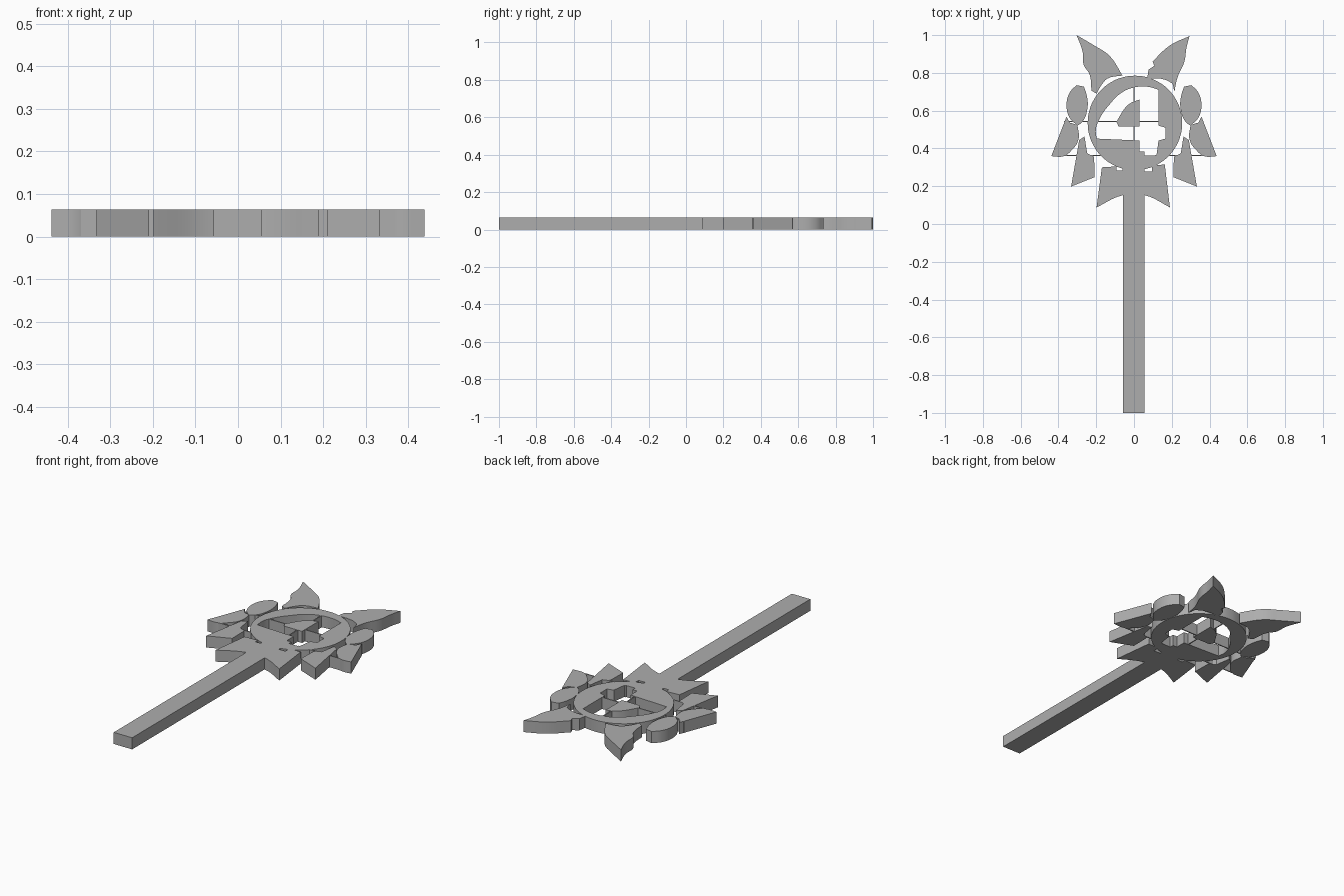
import bpy
import bmesh
import math
from mathutils import Vector

THICK = 0.064

cube = bpy.data.objects.get("Cube")
if cube:
    bpy.data.objects.remove(cube, do_unlink=True)

grey = bpy.data.materials.new("plain grey")
grey.use_nodes = True
colour = (0.42, 0.42, 0.42, 1)
grey.diffuse_color = colour
grey.node_tree.nodes["Principled BSDF"].inputs["Base Color"].default_value = colour


def add_outline(curve, points):
    """Closed outline: sharp turns stay corners, gentle turns become smooth."""
    spline = curve.splines.new("BEZIER")
    spline.bezier_points.add(len(points) - 1)
    spline.use_cyclic_u = True
    spline.resolution_u = 5
    vectors = [Vector(p) / 1000 for p in points]
    for i, here in enumerate(vectors):
        before = here - vectors[i - 1]
        after = vectors[(i + 1) % len(vectors)] - here
        kind = "VECTOR" if before.angle(after) > 0.75 else "AUTO"
        knot = spline.bezier_points[i]
        knot.co = (here.x, here.y, 0)
        knot.handle_left_type = knot.handle_right_type = kind


def plate(name, *outlines):
    """Cut a flat plate from an outline; any further outlines are holes."""
    curve = bpy.data.curves.new(name, "CURVE")
    curve.dimensions = "2D"
    curve.fill_mode = "BOTH"
    curve.extrude = THICK / 2
    for points in outlines:
        add_outline(curve, points)
    source = bpy.data.objects.new(name + "_curve", curve)
    bpy.context.collection.objects.link(source)
    bpy.context.view_layer.update()
    evaluated = source.evaluated_get(bpy.context.evaluated_depsgraph_get())
    mesh = bpy.data.meshes.new_from_object(evaluated)
    bpy.data.objects.remove(source, do_unlink=True)

    # weld the caps to the rim and stand the plate on the ground
    bm = bmesh.new()
    bm.from_mesh(mesh)
    bmesh.ops.remove_doubles(bm, verts=bm.verts, dist=0.0001)
    bmesh.ops.translate(bm, verts=bm.verts, vec=(0, 0, THICK / 2))
    bmesh.ops.recalc_face_normals(bm, faces=bm.faces)
    bm.to_mesh(mesh)
    bm.free()
    mesh.name = name
    mesh.materials.clear()
    mesh.materials.append(grey)
    obj = bpy.data.objects.new(name, mesh)
    bpy.context.collection.objects.link(obj)
    bpy.ops.object.select_all(action="DESELECT")
    obj.select_set(True)
    bpy.context.view_layer.objects.active = obj
    bpy.ops.object.shade_smooth_by_angle(angle=math.radians(30))
    return obj


def pair(name, points):
    """Make a plate on both sides."""
    plate("right_" + name, points)
    plate("left_" + name, [(-x, y) for x, y in points])


def bar(name, left, right, low, high):
    plate(name, [(left, low), (right, low), (right, high), (left, high)])


# handle and flared collar
bar("handle", -57, 55, -1000, 270)
plate("collar", [
    (-198, 88), (-57, 153), (55, 153), (190, 88), (163, 315), (95, 310),
    (95, 277), (55, 277), (55, 320), (-60, 320), (-60, 282), (-93, 282),
    (-93, 305), (-170, 300)])

# round frame with its stepped opening
rim = []
for step in range(24):
    turn = math.tau * step / 24
    rim.append((5 + 250 * math.cos(turn), 535 + 250 * math.sin(turn)))
opening = [
    (-198, 452), (-202, 500), (-182, 558), (-130, 632), (-66, 695),
    (-3, 722), (70, 727), (130, 711), (130, 521), (166, 510), (166, 452),
    (130, 442), (119, 362), (56, 362), (56, 384), (29, 384), (29, 442)]
plate("round_frame", rim, opening)

# island held by thin struts
plate("centre_island", [(-93, 542), (-30, 632), (29, 659), (29, 516), (-82, 516)])
bar("upright_strut", -3, 3, 435, 730)
bar("upper_strut", -370, 170, 540, 546)
bar("lower_strut_right", -430, -150, 360, 366)
bar("lower_strut_left", 110, 430, 360, 366)

# side pieces
pair("ear", [
    (-357, 632), (-341, 695), (-305, 735), (-265, 727), (-250, 680),
    (-246, 616), (-272, 542), (-299, 521), (-341, 563)])
pair("wing", [
    (-438, 359), (-357, 569), (-341, 537), (-299, 524), (-294, 447),
    (-335, 385), (-372, 359)])
pair("fin", [
    (-333, 198), (-290, 445), (-262, 463), (-248, 375), (-211, 355),
    (-209, 248)])

# horns, one on each side of the top
plate("right_horn", [
    (-304, 1000), (-209, 944), (-130, 891), (-61, 786), (-140, 770),
    (-167, 743), (-198, 690), (-225, 706), (-235, 791), (-267, 844),
    (-272, 912)])
plate("left_horn", [
    (294, 995), (188, 944), (98, 860), (108, 838), (77, 817), (70, 772),
    (161, 765), (204, 743), (214, 701), (230, 775), (267, 860), (278, 934)])
